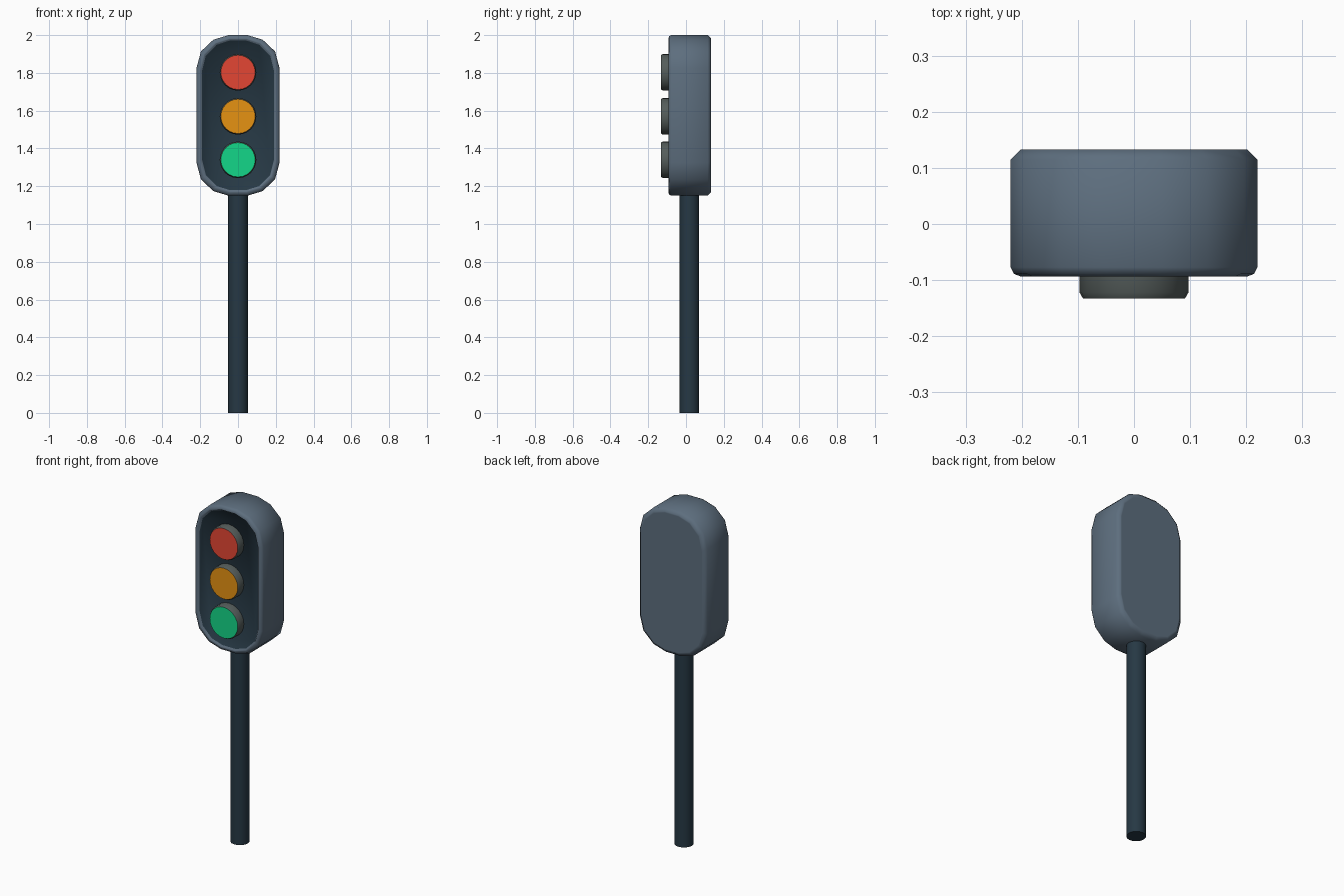
import bpy, bmesh, math

if "Cube" in bpy.data.objects:
    bpy.data.objects.remove(bpy.data.objects["Cube"])


def mat(name, rgb):
    m = bpy.data.materials.new(name)
    lin = [((c / 255 + 0.055) / 1.055) ** 2.4 if c > 10 else c / 255 / 12.92 for c in rgb]
    m.diffuse_color = (*lin, 1)
    m.use_nodes = True
    m.node_tree.nodes["Principled BSDF"].inputs["Base Color"].default_value = m.diffuse_color
    return m


slate = mat("slate grey", (93, 110, 126))
dark = mat("dark blue grey", (38, 56, 68))
bezel = mat("bezel grey", (84, 92, 90))
red = mat("red", (228, 70, 52))
amber = mat("amber", (230, 146, 18))
green = mat("green", (20, 214, 136))


def loft(name, rings, mats, last_mat, angle=60):
    """Skin a list of closed rings, capping both ends; last cap gets last_mat."""
    bm = bmesh.new()
    vs = [[bm.verts.new(p) for p in ring] for ring in rings]
    n = len(vs[0])
    for a, b in zip(vs, vs[1:]):
        for i in range(n):
            bm.faces.new((a[i], a[(i + 1) % n], b[(i + 1) % n], b[i]))
    bm.faces.new(vs[0])
    bm.faces.new(vs[-1]).material_index = last_mat
    bmesh.ops.recalc_face_normals(bm, faces=bm.faces)
    me = bpy.data.meshes.new(name)
    bm.to_mesh(me)
    bm.free()
    for m in mats:
        me.materials.append(m)
    ob = bpy.data.objects.new(name, me)
    bpy.context.collection.objects.link(ob)
    bpy.context.view_layer.objects.active = ob
    ob.select_set(True)
    bpy.ops.object.shade_smooth_by_angle(angle=math.radians(angle))
    ob.select_set(False)
    return ob


# Housing: rounded outline, bevelled back and front, shallow dark front panel
corner = [(0.05, 0.425), (0.13, 0.401), (0.196, 0.339), (0.22, 0.25)]
half = corner + [(x, -z) for x, z in reversed(corner)]
outline = half + [(-x, -z) for x, z in half]


def housing_ring(y, d):
    return [(x * (1 - d / 0.22), y, 1.575 + z * (1 - d / 0.425)) for x, z in outline]


steps = [(0.133, 0.025), (0.133, 0.018), (0.115, 0), (-0.077, 0), (-0.089, 0.006),
         (-0.0935, 0.018), (-0.0935, 0.023), (-0.084, 0.029)]
loft("housing", [housing_ring(y, d) for y, d in steps], [slate, dark], 1)


# Round lamps with grey bezels and coloured lenses
def circle(r, y, z, n=24):
    return [(r * math.cos(2 * math.pi * i / n), y, z + r * math.sin(2 * math.pi * i / n))
            for i in range(n)]


for name, z, m in (("red_lamp", 1.803, red), ("amber_lamp", 1.57, amber),
                   ("green_lamp", 1.34, green)):
    rings = [circle(r, y, z) for r, y in ((0.097, -0.08), (0.097, -0.122), (0.091, -0.1325))]
    loft(name, rings, [bezel, m], 1)

# Pole, running up into the housing
pole = [[(0.052 * math.cos(a), 0.018 + 0.052 * math.sin(a), z)
         for a in (2 * math.pi * i / 16 for i in range(16))] for z in (0, 1.18)]
loft("pole", pole, [dark], 0, 40)
